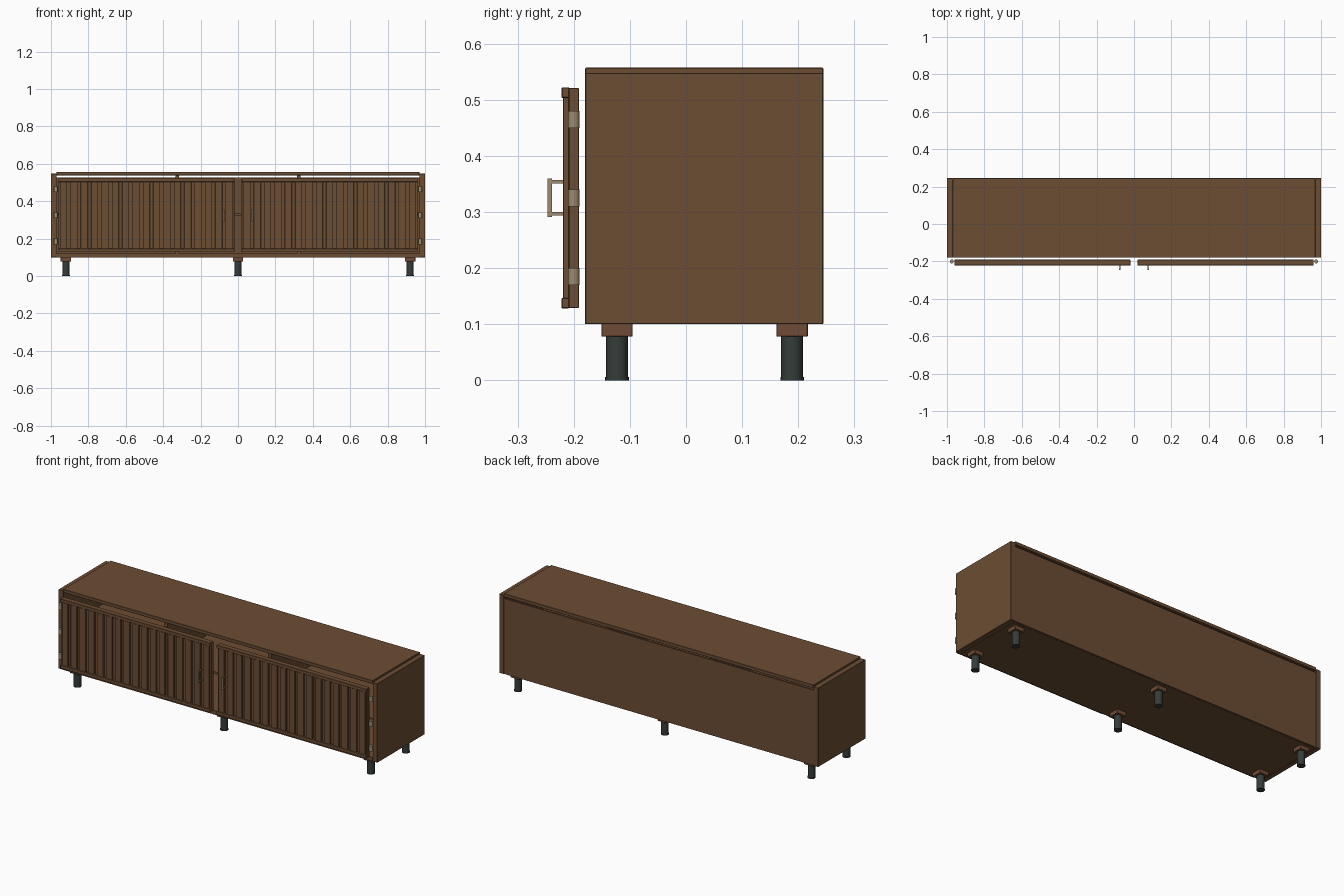
import bpy, bmesh, math
from mathutils import Matrix

if "Cube" in bpy.data.objects:
    bpy.data.objects.remove(bpy.data.objects["Cube"])


def material(name, rgb):
    m = bpy.data.materials.new(name)
    m.diffuse_color = (*rgb, 1)
    m.use_nodes = True
    m.node_tree.nodes["Principled BSDF"].inputs["Base Color"].default_value = m.diffuse_color
    return m


WOOD = material("walnut wood", (0.148, 0.074, 0.033))
BLOCK = material("reddish wood", (0.160, 0.070, 0.035))
METAL = material("dark metal", (0.036, 0.046, 0.040))
BRASS = material("aged brass", (0.34, 0.26, 0.15))


def finish(name, bm, mat, bevel=0.0, smooth=False):
    me = bpy.data.meshes.new(name)
    bm.to_mesh(me)
    bm.free()
    me.materials.append(mat)
    ob = bpy.data.objects.new(name, me)
    bpy.context.collection.objects.link(ob)
    if bevel:
        b = ob.modifiers.new("bevel", 'BEVEL')
        b.width, b.segments = bevel, 1
    if smooth:
        bpy.ops.object.select_all(action='DESELECT')
        ob.select_set(True)
        bpy.context.view_layer.objects.active = ob
        bpy.ops.object.shade_smooth_by_angle(angle=math.radians(35))
    return ob


def add_box(bm, x0, x1, y0, y1, z0, z1):
    mat = Matrix.Translation(((x0 + x1) / 2, (y0 + y1) / 2, (z0 + z1) / 2)) @ \
        Matrix.Diagonal((abs(x1 - x0), y1 - y0, z1 - z0, 1))
    bmesh.ops.create_cube(bm, size=1, matrix=mat)


def box(name, x0, x1, y0, y1, z0, z1, mat=WOOD, bevel=0.0):
    bm = bmesh.new()
    add_box(bm, x0, x1, y0, y1, z0, z1)
    return finish(name, bm, mat, bevel)


def add_cyl(bm, x, y, z0, z1, r, seg=24):
    bmesh.ops.create_cone(bm, cap_ends=True, segments=seg, radius1=r, radius2=r,
                          depth=z1 - z0, matrix=Matrix.Translation((x, y, (z0 + z1) / 2)))


FRONT, BACK = -0.18, 0.245

# Carcass
for s, side in ((-1, "left"), (1, "right")):
    a, b = sorted((s * 0.97, s * 1.0))
    box(side + "_side_panel", a, b, FRONT, BACK, 0.10, 0.548, bevel=0.0015)
box("top_panel", -0.97, 0.97, FRONT, BACK, 0.538, 0.557, bevel=0.0015)
box("bottom_panel", -0.97, 0.97, FRONT, BACK - 0.012, 0.10, 0.122)
box("back_panel", -0.97, 0.97, BACK - 0.012, BACK - 0.002, 0.101, 0.528)

# Inside: two dividers and a shelf per bay
for s, side in ((-1, "left"), (1, "right")):
    box(side + "_divider", s * 0.325 - 0.01, s * 0.325 + 0.01, FRONT, BACK - 0.012, 0.122, 0.538)
for name, a, b in (("left", -0.97, -0.335), ("middle", -0.315, 0.315), ("right", 0.335, 0.97)):
    box(name + "_shelf", a, b, FRONT + 0.01, BACK - 0.012, 0.325, 0.338)

# Doors, slats, handles and hinges
N = 17
for s, side in ((-1, "left"), (1, "right")):
    def sx(a, b):
        return sorted((s * a, s * b))

    box(side + "_door_panel", *sx(0.02, 0.96), -0.209, -0.191, 0.129, 0.521, bevel=0.001)
    for nm, z0, z1 in (("top", 0.503, 0.522), ("bottom", 0.128, 0.147)):
        box(f"{side}_door_{nm}_rail", *sx(0.02, 0.96), -0.222, -0.208, z0, z1, bevel=0.0015)

    bm = bmesh.new()
    pitch = 0.94 / N
    for i in range(N):
        c = 0.02 + pitch * (i + 0.5)
        add_box(bm, *sx(c - 0.019, c + 0.019), -0.219, -0.208, 0.146, 0.504)
    finish(side + "_door_slats", bm, WOOD, 0.001)

    bm = bmesh.new()
    x = s * 0.075
    add_box(bm, x - 0.004, x + 0.004, -0.247, -0.239, 0.291, 0.360)
    for z in (0.297, 0.354):
        add_box(bm, x - 0.003, x + 0.003, -0.240, -0.217, z - 0.003, z + 0.003)
    finish(side + "_handle", bm, BRASS)

    bm = bmesh.new()
    for z in (0.185, 0.325, 0.465):
        add_cyl(bm, s * 0.974, -0.2, z - 0.015, z + 0.015, 0.0105, 16)
    finish(side + "_hinges", bm, BRASS, smooth=True)

# Six legs with mounting blocks
for x, xn in ((-0.92, "left"), (0, "middle"), (0.92, "right")):
    for y, yn in ((-0.123, "front"), (0.189, "back")):
        box(f"{yn}_{xn}_leg_block", x - 0.028, x + 0.028, y - 0.028, y + 0.028,
            0.078, 0.101, BLOCK, 0.001)
        bm = bmesh.new()
        add_cyl(bm, x, y, 0.004, 0.079, 0.0195)
        add_cyl(bm, x, y, 0.0, 0.006, 0.021)
        finish(f"{yn}_{xn}_leg", bm, METAL, smooth=True)
